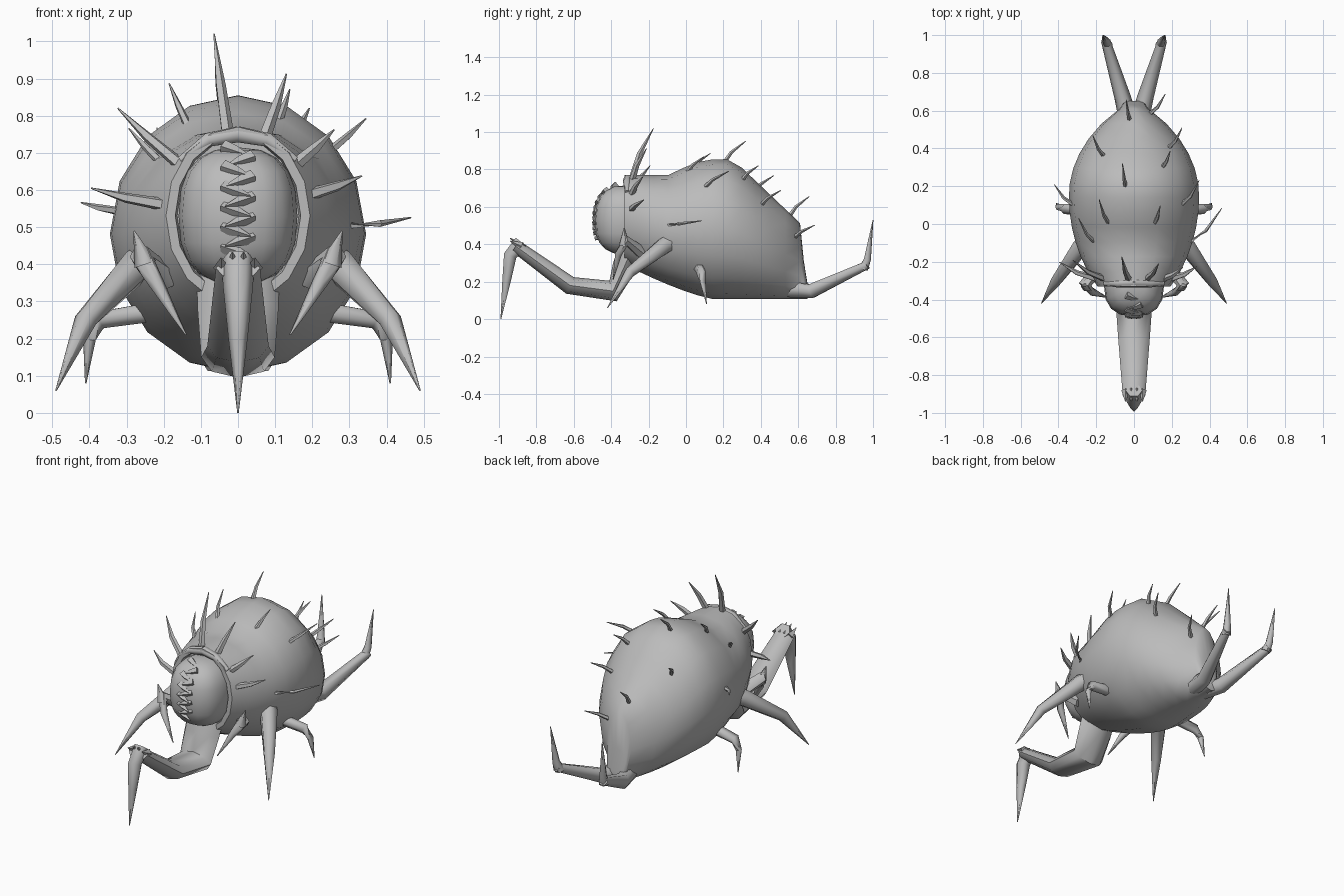
import bpy, bmesh, math
from mathutils import Vector

if "Cube" in bpy.data.objects:
    bpy.data.objects.remove(bpy.data.objects["Cube"])

shade = (0.5, 0.5, 0.5, 1)
grey = bpy.data.materials.new("shell_grey")
grey.use_nodes = True
grey.diffuse_color = shade
grey.node_tree.nodes["Principled BSDF"].inputs["Base Color"].default_value = shade


def finish(bm, name, angle=40):
    bmesh.ops.remove_doubles(bm, verts=bm.verts[:], dist=0.0003)
    bmesh.ops.recalc_face_normals(bm, faces=bm.faces[:])
    mesh = bpy.data.meshes.new(name)
    bm.to_mesh(mesh)
    bm.free()
    mesh.materials.append(grey)
    part = bpy.data.objects.new(name, mesh)
    bpy.context.collection.objects.link(part)
    bpy.ops.object.select_all(action='DESELECT')
    part.select_set(True)
    bpy.context.view_layer.objects.active = part
    bpy.ops.object.shade_smooth_by_angle(angle=math.radians(angle))


def skin(name, rings, angle=40):
    """Bridge a list of point rings and cap both ends."""
    bm = bmesh.new()
    loops = [[bm.verts.new(point) for point in ring] for ring in rings]
    count = len(loops[0])
    for first, second in zip(loops, loops[1:]):
        for i in range(count):
            j = (i + 1) % count
            bm.faces.new((first[i], first[j], second[j], second[i]))
    bm.faces.new(loops[0])
    bm.faces.new(loops[-1])
    finish(bm, name, angle)


def limb(name, points, thick, tip=0.002, sides=6, width=1, mirror=False, angle=62):
    """Jointed limb that narrows towards its tip; width stretches it sideways."""
    path = [Vector(point) for point in points]
    last = len(path) - 1
    rings = []
    for i, centre in enumerate(path):
        along = (path[min(i + 1, last)] - path[max(i - 1, 0)]).normalized()
        across = Vector((1, 0, 0)) if abs(along.x) < 0.75 else Vector((0, 1, 0))
        across = (across - along * across.dot(along)).normalized()
        up = along.cross(across)
        radius = thick + (tip - thick) * (i / last) ** 2
        turns = [math.tau * k / sides for k in range(sides)]
        rings.append([centre + (across * math.cos(a) * width + up * math.sin(a)) * radius
                      for a in turns])
    if not mirror:
        skin(name, rings, angle)
        return
    skin("left_" + name, rings, angle)
    skin("right_" + name, [[(-p.x, p.y, p.z) for p in ring] for ring in rings], angle)


def shell_size(y):
    """Half width, top and bottom of the body at a given depth."""
    span, curve = (0.5, 0.8) if y > 0.15 else (0.62, 0.63)
    half = 0.345 * (1 - ((y - 0.15) / span) ** 2) ** curve
    rise = 0.085 * min(1, max(0, 0.17 - y) * 4) ** 2
    slope = 0.95 * max(0, y - 0.25)
    belly = 0.107 + 0.48 * max(0, 0.15 - y) ** 1.3
    return half, 0.855 - rise - slope, belly


def shell_point(y, angle, inset=0):
    half, top, belly = shell_size(y)
    middle, tall = (top + belly) / 2, (top - belly) / 2
    return Vector(((half - inset) * math.cos(angle), y,
                   middle + (tall - inset) * math.sin(angle)))


def shell_ring(y, inset=0, shift=0):
    count = 16
    return [shell_point(y, math.tau * i / count, inset) + Vector((0, shift, 0))
            for i in range(count)]


# Body: bulbous shell with a recessed collar in front and a blunt, sloping rump
front, back, steps = -0.33, 0.61, 12
rings = [shell_ring(front, 0.06, 0.03), shell_ring(front, 0.03, 0.03), shell_ring(front, 0.025),
         shell_ring(front)]
rings += [shell_ring(front + (back - front) * i / steps) for i in range(1, steps + 1)]
rump_floor = shell_size(back)[2]
for squash, depth in ((0.5, 0.63), (0.2, 0.65)):
    rings.append([(p.x * squash ** 0.3, depth, rump_floor + (p.z - rump_floor) * squash)
                  for p in shell_ring(back)])
skin("body", rings, 50)

# Collar peak: low ridge that gives the hood its pointed top
limb("collar_peak", [(0, -0.31, 0.75), (0.08, -0.315, 0.735), (0.155, -0.315, 0.68)],
     0.025, tip=0.012, mirror=True)

# Head: squarish rounded face filling the collar
head_centre = Vector((0, -0.32, 0.53))
head_size = Vector((0.16, 0.17, 0.185))
boxy = 0.8
bm = bmesh.new()
bmesh.ops.create_uvsphere(bm, u_segments=16, v_segments=10, radius=1)
for vert in bm.verts:
    vert.co = [c + s * math.copysign(abs(v) ** boxy, v)
               for c, s, v in zip(head_centre, head_size, vert.co)]
finish(bm, "head", 50)

# Teeth: flat wedges alternating from both sides of the upright mouth
teeth = 11
for i in range(teeth):
    side = 1 if i % 2 else -1
    level = 1.45 * i / (teeth - 1) - 0.5
    z = head_centre.z + head_size.z * level
    y = head_centre.y - head_size.y * (1 - abs(level) ** (2 / boxy)) ** (boxy / 2)
    limb("tooth", [(side * 0.04, y + 0.015, z + 0.01), (side * 0.01, y + 0.003, z),
                   (-side * 0.035, y - 0.008, z - 0.015)], 0.02, sides=4, angle=30)

# Central front leg with a ragged knee and a long claw
knee = Vector((0, -0.91, 0.39))
limb("front_leg", [(0, -0.27, 0.42), (0, -0.33, 0.28), (0, -0.39, 0.15), (0, -0.62, 0.18), knee],
     0.066, tip=0.035, sides=8, width=1.7)
limb("front_claw", [knee + Vector((0, 0.03, 0.02)), knee - Vector((0, 0.03, 0.05)),
                    (0, -0.96, 0.2), (0, -0.99, 0)], 0.045)
for i in range(4):
    x = (i - 1.5) * 0.03
    limb("knee_barb", [knee + Vector((x, 0.03, 0)), knee + Vector((x, -0.03, 0.05 - abs(x) / 2))],
         0.022, sides=4)

# Paired side legs, mandibles and short hind legs
limb("side_leg", [(0.22, -0.06, 0.42), (0.28, -0.12, 0.39), (0.41, -0.3, 0.25), (0.49, -0.42, 0.06)],
     0.055, mirror=True)
limb("mandible", [(0.19, -0.24, 0.36), (0.26, -0.32, 0.42), (0.22, -0.36, 0.35), (0.14, -0.39, 0.21)],
     0.036, mirror=True)
limb("mandible_spur", [(0.25, -0.33, 0.4), (0.28, -0.33, 0.49)], 0.03, mirror=True)
limb("hind_leg", [(0.24, 0.07, 0.27), (0.37, 0.08, 0.25), (0.4, 0.09, 0.2), (0.41, 0.11, 0.08)],
     0.03, mirror=True)

# Forked tail with upturned tips
limb("tail_prong", [(0.03, 0.55, 0.16), (0.06, 0.67, 0.15), (0.15, 0.97, 0.29)],
     0.05, tip=0.025, mirror=True)
limb("tail_spike", [(0.14, 0.95, 0.27), (0.15, 0.97, 0.32), (0.165, 1, 0.53)], 0.028, mirror=True)


def spine(name, y, degrees, length, thick, sweep):
    """Bent thorn growing outward from the shell and sweeping backward."""
    angle = math.radians(degrees)
    root = shell_point(y, angle, 0.02)
    outward = Vector((math.cos(angle), sweep, math.sin(angle)))
    bend = root + outward * length * 0.55
    tip = bend + (outward + Vector((0, sweep, 0.1))) * length * 0.5
    limb(name, [root, bend, tip], thick, sides=5)


# Collar spines fan around the hood: direction and length
for degrees, length in ((98, 0.25), (70, 0.17), (140, 0.21), (40, 0.13), (170, 0.19), (17, 0.14)):
    spine("collar_spine", -0.29, degrees, length, 0.018, 0.3)

# Back spines scattered over the shell: depth, direction and length
for y, degrees, length in (
        (-0.1, 5, 0.17), (0.1, 170, 0.1), (0.1, 40, 0.12), (0.2, 98, 0.11), (0, 115, 0.12),
        (-0.1, 135, 0.12), (0, 70, 0.09), (0.3, 60, 0.08), (0.4, 45, 0.1), (0.36, 125, 0.1),
        (0.55, 100, 0.1), (0.58, 35, 0.1)):
    spine("back_spine", y, degrees, length, 0.012, 0.7)
